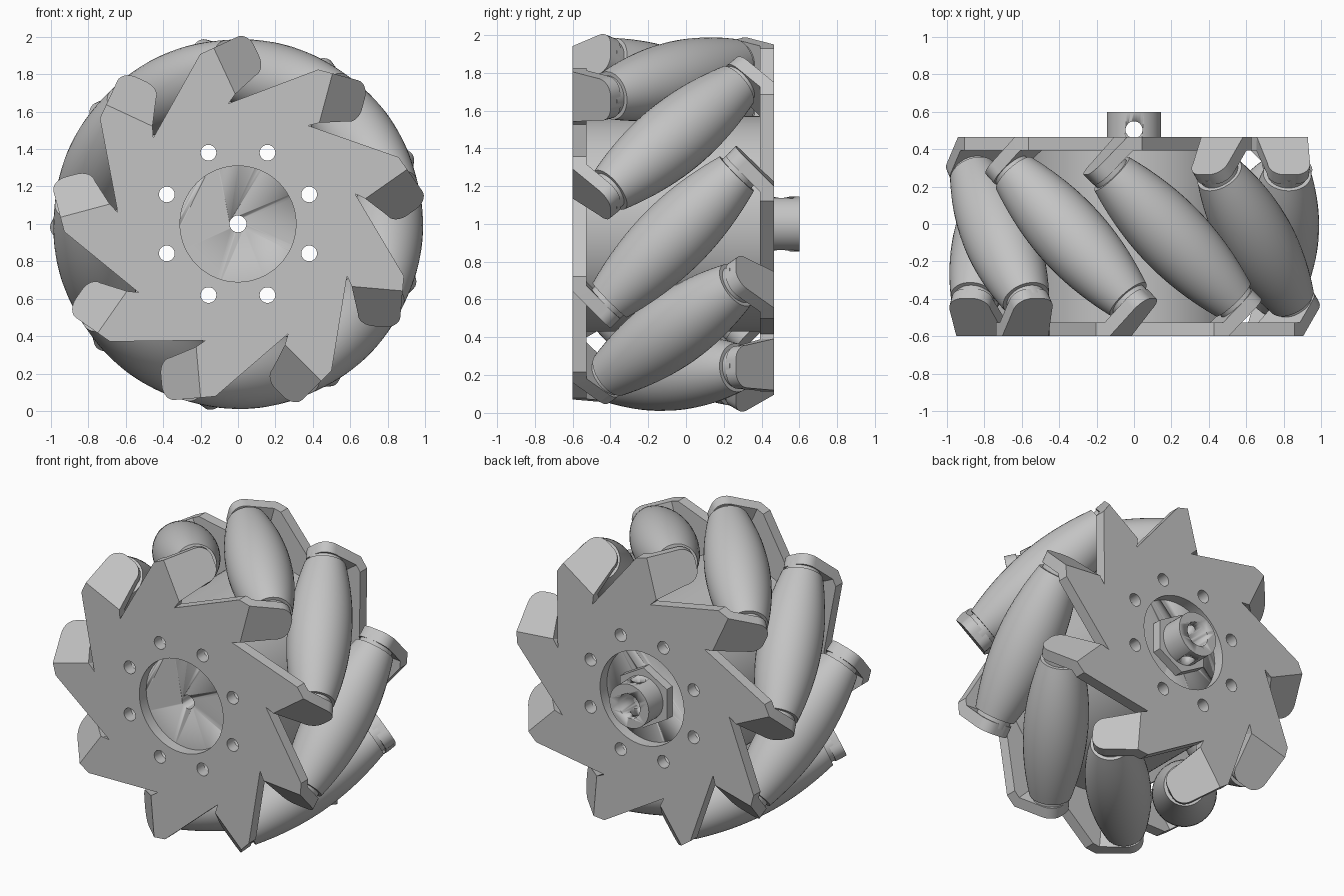
import bpy, bmesh
from math import radians, sin, cos, tan, pi, sqrt
from mathutils import Matrix, Vector

cube = bpy.data.objects.get("Cube")
if cube:
    bpy.data.objects.remove(cube, do_unlink=True)

COUNT = 9                      # rollers around the wheel
FIRST = -5                     # angle of the first roller
MID = -0.0675                  # mid plane of the wheel
HALF = 0.5325                  # half width of the wheel
THICK = 0.073                  # sheet thickness
ROLL_R = 0.793                 # distance of roller axes from the wheel axis
OUTER = 0.99                   # wheel radius
BEND = 0.28                    # where the tabs fold away from the plate
CENTRE = Matrix.Translation((0, MID, 1))

grey = bpy.data.materials.new("light_grey")
grey.use_nodes = True
colour = (0.55, 0.55, 0.55, 1)
grey.diffuse_color = colour
grey.node_tree.nodes["Principled BSDF"].inputs["Base Color"].default_value = colour


def spin(k):
    return Matrix.Rotation(radians(90 - FIRST - 360 / COUNT * k), 4, 'Y')


def make(name, bm, matrix=None, smooth=True):
    bmesh.ops.recalc_face_normals(bm, faces=bm.faces)
    mesh = bpy.data.meshes.new(name)
    bm.to_mesh(mesh)
    bm.free()
    if matrix:
        mesh.transform(matrix)
    mesh.materials.append(grey)
    obj = bpy.data.objects.new(name, mesh)
    bpy.context.collection.objects.link(obj)
    if smooth:
        select(obj)
        bpy.ops.object.shade_smooth_by_angle(angle=radians(30))
    return obj


def select(obj):
    bpy.ops.object.select_all(action='DESELECT')
    obj.select_set(True)
    bpy.context.view_layer.objects.active = obj


def rod(name, radius, y0, y1, x=0, z=1, sides=48, axis='X', smooth=True):
    """Cylinder along y from y0 to y1."""
    bm = bmesh.new()
    bmesh.ops.create_cone(bm, cap_ends=True, segments=sides, radius1=radius,
                          radius2=radius, depth=y1 - y0)
    m = Matrix.Translation((x, (y0 + y1) / 2, z)) @ Matrix.Rotation(pi / 2, 4, 'X')
    return make(name, bm, m, smooth)


def cut(obj, cutters):
    for c in cutters:
        c.hide_render = True
        mod = obj.modifiers.new("cut", 'BOOLEAN')
        mod.operation = 'DIFFERENCE'
        mod.solver = 'EXACT'
        mod.object = c
        select(obj)
        bpy.ops.object.modifier_apply(modifier=mod.name)
        bpy.data.objects.remove(c, do_unlink=True)


def bolt_cutters():
    angles = [radians(22.5 + 45 * k) for k in range(8)]
    return [rod("cutter", 0.042, -1, 1, 0.412 * cos(a), 1 + 0.412 * sin(a), 24)
            for a in angles]


def prism(bm, outer, inner):
    """Closed solid between two matching outlines."""
    a = [bm.verts.new(p) for p in outer]
    b = [bm.verts.new(p) for p in inner]
    bm.faces.new(a)
    bm.faces.new(b[::-1])
    for i in range(len(a)):
        j = (i + 1) % len(a)
        bm.faces.new((a[i], b[i], b[j], a[j]))


# Saw-tooth plate outline; points are (across, radial) for the tooth at the top
MITRE = THICK * tan(pi / 8)
TOP, LOW = 0.908, 0.635


def plate_mesh():
    outer, inner = [], []
    for k in range(COUNT, 0, -1):
        for x, z, shift in ((0.2, TOP, 0), (BEND, TOP, MITRE),
                            (BEND, LOW, MITRE), (0.226, 0.605, 0)):
            outer.append(spin(k) @ Vector((x, -HALF, z)))
            inner.append(spin(k) @ Vector((x - shift, THICK - HALF, z)))
    bm = bmesh.new()
    prism(bm, outer, inner)
    return bm


# Tab outline on the folded sheet: tapered, with rounded outer corners
def tab_mesh():
    length, low_end, r = 0.285, 0.68, 0.085
    outline = [(0, LOW), (0, TOP)]
    for centre_z, start in ((TOP - r, pi / 2), (low_end + r, 0)):
        for i in range(9):
            a = start - i * pi / 16
            outline.append((length - r + r * cos(a), centre_z + r * sin(a)))
    c = sqrt(0.5)
    bm = bmesh.new()
    for k in range(COUNT):
        outer, inner = [], []
        for p, z in outline:
            q = p if p else THICK * (1 - c) / c
            outer.append(spin(k) @ Vector((BEND + p * c, p * c - HALF, z)))
            if p:
                inner.append(spin(k) @ Vector((BEND + (p - THICK) * c,
                                               (p + THICK) * c - HALF, z)))
            else:
                inner.append(spin(k) @ Vector((BEND - MITRE, THICK - HALF, z)))
        prism(bm, outer, inner)
    return bm


# Front side as drawn, back side as the same part turned half a turn about z.
# The turn about the first roller's radial line keeps the teeth in step.
half_turn = spin(0) @ Matrix.Rotation(pi, 4, 'Z') @ spin(0).inverted()
for side, turn in (("front", Matrix.Identity(4)), ("back", half_turn)):
    plate = make(side + "_plate", plate_mesh(), CENTRE @ turn, smooth=False)
    cut(plate, [rod("cutter", 0.31, -1, 1, sides=64)] + bolt_cutters())
    make(side + "_tabs", tab_mesh(), CENTRE @ turn)

# Core drum between the plates
core = rod("core_drum", 0.57, MID - HALF + THICK, MID + HALF - THICK, sides=96)
cut(core, bolt_cutters() + [rod("cutter", 0.045, -1, 1, sides=32)])

# Hexagonal hub collar and round hub with a cross hole
collar = rod("hub_collar", 0.2, 0.385, 0.45, sides=6, smooth=False)
cut(collar, [rod("cutter", 0.08, 0.2, 1, sides=32)])
hub = rod("hub", 0.145, 0.385, 0.6)
cross = rod("cutter", 0.045, -1, 1, z=0, sides=32)
cross.data.transform(Matrix.Translation((0, 0.504, 1)) @ Matrix.Rotation(pi / 2, 4, 'X'))
cut(hub, [rod("cutter", 0.08, 0.2, 1, sides=32), cross])


# Barrel rollers, leaning 45 degrees to the wheel axis
def roller_mesh():
    end, steps, sides = 0.475, 20, 40
    profile = [(0, -0.53), (0.108, -0.53), (0.108, -end)]
    for i in range(steps + 1):
        s = end * (2 * i / steps - 1)
        profile.append((OUTER - sqrt(ROLL_R ** 2 + s * s / 2), s))
    profile += [(0.108, end), (0.108, 0.53), (0, 0.53)]
    bm = bmesh.new()
    verts = [bm.verts.new((r, s, 0)) for r, s in profile]
    edges = [bm.edges.new(pair) for pair in zip(verts, verts[1:])]
    bmesh.ops.spin(bm, geom=verts + edges, cent=(0, 0, 0), axis=(0, 1, 0),
                   angle=2 * pi, steps=sides)
    bmesh.ops.remove_doubles(bm, verts=bm.verts, dist=0.0001)
    return bm


lean = Matrix.Translation((0, 0, ROLL_R)) @ Matrix.Rotation(pi / 4, 4, 'Z')
for k in range(COUNT):
    make(f"roller_{k + 1}", roller_mesh(), CENTRE @ spin(k) @ lean)
